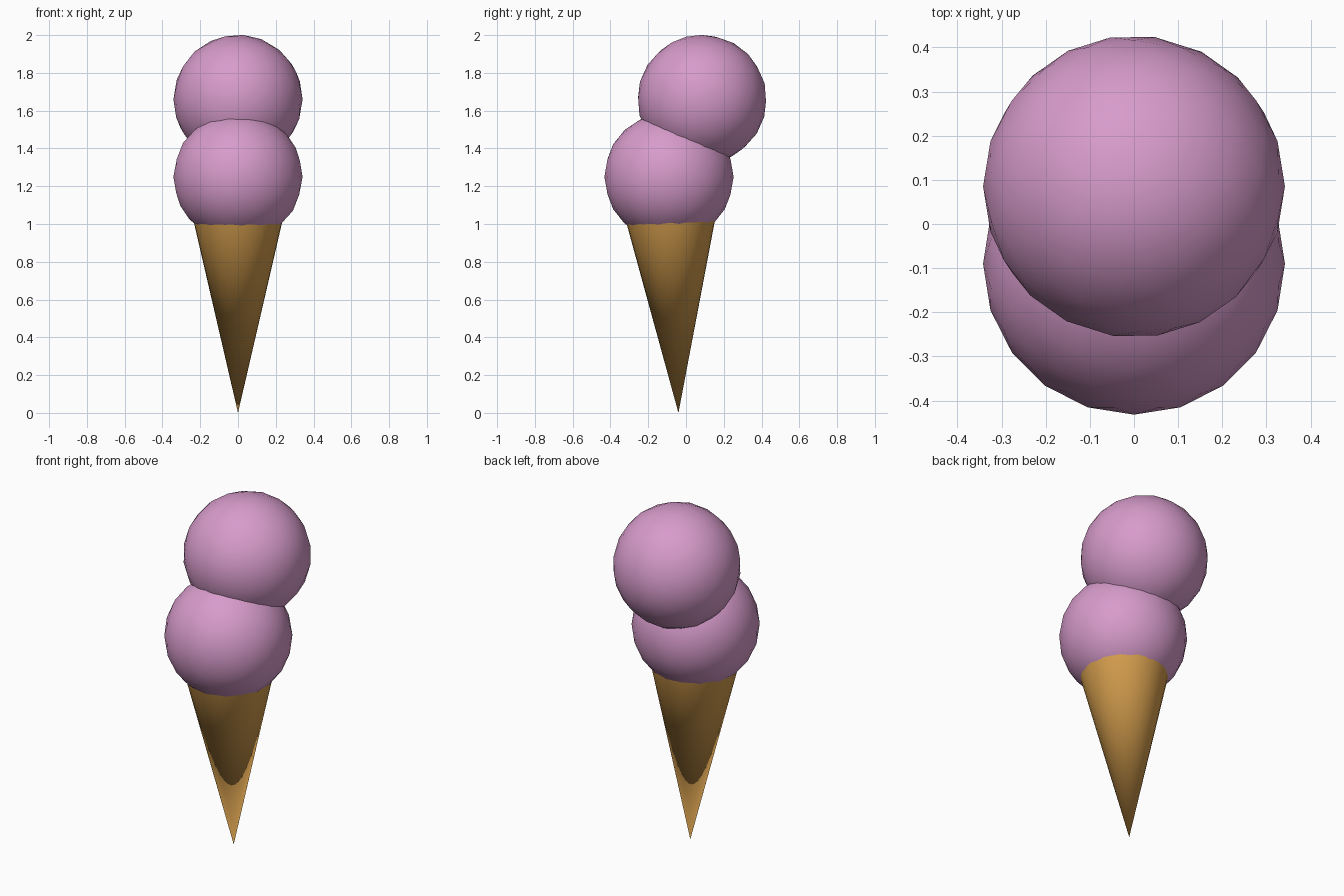
import bpy
import math
from mathutils import Matrix, Vector

if "Cube" in bpy.data.objects:
    bpy.data.objects.remove(bpy.data.objects["Cube"])


def material(name, rgb):
    m = bpy.data.materials.new(name)
    m.diffuse_color = (*rgb, 1.0)
    m.use_nodes = True
    m.node_tree.nodes["Principled BSDF"].inputs["Base Color"].default_value = m.diffuse_color
    return m


def finish(name, mat):
    ob = bpy.context.object
    ob.name = name
    ob.data.materials.append(mat)
    bpy.ops.object.shade_smooth()
    return ob


pink = material("berry pink", (0.68, 0.33, 0.60))
tan = material("wafer tan", (0.66, 0.34, 0.075))

# Scoops: coarse, smooth-shaded balls leaning in opposite directions
for name, y, z, tilt in (("lower_scoop", -0.09, 1.25, 0.0),
                         ("upper_scoop", 0.085, 1.66, 0.25)):
    bpy.ops.mesh.primitive_ico_sphere_add(
        subdivisions=3, radius=0.342, location=(0, y, z),
        rotation=(tilt, 0, 0))
    finish(name, pink)

# Wafer cone: tip on the ground, leaning slightly to the front,
# rim hidden inside the lower scoop
height, lean = 1.08, 0.04
bpy.ops.mesh.primitive_cone_add(
    vertices=32, radius1=0, radius2=0.25, depth=height,
    end_fill_type='NOTHING')
cone = finish("wafer_cone", tan)
cone.data.transform(Matrix.Translation((0, 0, height / 2)))
cone.location = Vector((0, -0.04, 0))
cone.rotation_euler = (lean, 0, 0)
